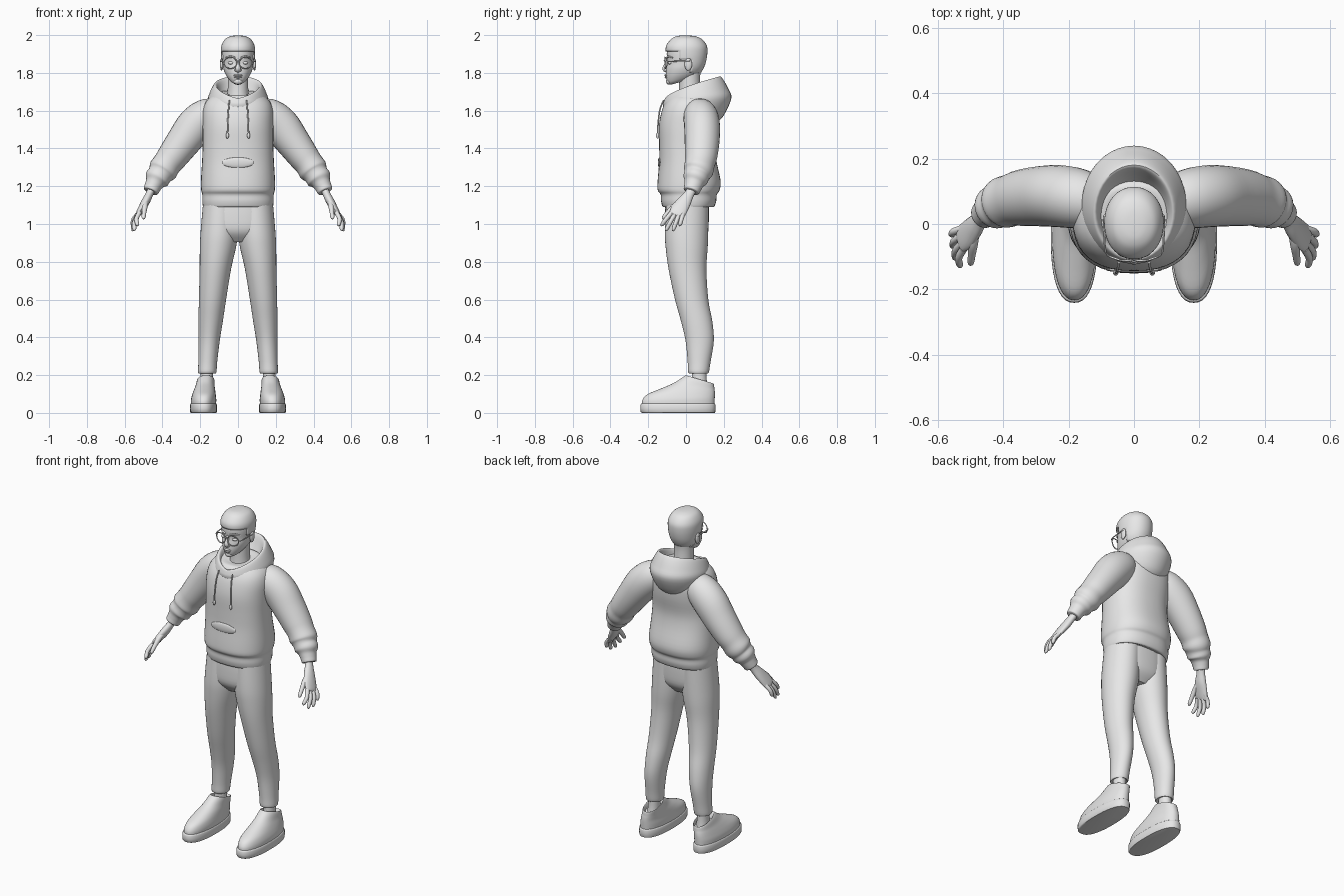
import bpy, bmesh, math
from mathutils import Vector, Matrix

grey = bpy.data.materials.new("plain grey")
grey.diffuse_color = (0.8, 0.8, 0.8, 1)


def finish(name, bm, mirror):
    bmesh.ops.recalc_face_normals(bm, faces=bm.faces)
    me = bpy.data.meshes.new(name)
    bm.to_mesh(me)
    bm.free()
    me.materials.append(grey)
    ob = bpy.data.objects.new(name, me)
    bpy.context.collection.objects.link(ob)
    if mirror:
        ob.modifiers.new("mirror", 'MIRROR').use_mirror_merge = False
    return ob


def smooth(rows, sub):
    """Catmull-Rom interpolation of parameter rows."""
    out = []
    for i in range(len(rows) - 1):
        q = [rows[max(i - 1, 0)], rows[i], rows[i + 1], rows[min(i + 2, len(rows) - 1)]]
        for s in range(sub):
            t = s / sub
            out.append([0.5 * (2 * b + (c - a) * t + (2*a - 5*b + 4*c - d) * t*t
                               + (3*b - a - 3*c + d) * t**3) for a, b, c, d in zip(*q)])
    return out + [list(rows[-1])]


def skin(loops, closed=False):
    bm = bmesh.new()
    vs = [[bm.verts.new(p) for p in lp] for lp in loops]
    n = len(vs[0])
    pairs = list(zip(vs, vs[1:])) + ([(vs[-1], vs[0])] if closed else [])
    for a, b in pairs:
        for i in range(n):
            j = (i + 1) % n
            bm.faces.new((a[i], a[j], b[j], b[i]))
    if not closed:
        bm.faces.new(vs[0])
        bm.faces.new(vs[-1])
    return bm


def stack(name, rows, mirror=False, e=2.0, sub=4, n=40, cut=None, bend=1.0):
    """Stacked rings; each row is centre x, half width, front y, back y, front z, back z."""
    loops = []
    for cx, rx, yf, yb, zf, zb in smooth(rows, sub):
        loop = []
        for i in range(n):
            a = 2 * math.pi * i / n
            c, s = [math.copysign(abs(v) ** (2 / e), v) for v in (math.cos(a), math.sin(a))]
            w = max(0, 0.5 + 0.5 * s)
            loop.append((cx + rx * c, yf + (yb - yf) * w, zf + (zb - zf) * w ** bend))
        loops.append(loop)
    bm = skin(loops)
    if cut:
        bad = [f for f in bm.faces if cut(f.calc_center_median())]
        bmesh.ops.delete(bm, geom=bad, context='FACES')
    return finish(name, bm, mirror)


def tube(name, rows, mirror=False, sub=4, n=20, closed=False):
    """Tube along a path; each row is x, y, z, radius across, radius in depth."""
    pts = [list(r) for r in rows] if closed else smooth(rows, sub)
    loops, m = [], len(pts)
    for i, p in enumerate(pts):
        lo, hi = (pts[i - 1], pts[(i + 1) % m]) if closed else (pts[max(i - 1, 0)], pts[min(i + 1, m - 1)])
        t = (Vector(hi[:3]) - Vector(lo[:3])).normalized()
        ref = Vector((0, 1, 0)) if abs(t.y) < 0.9 else Vector((0, 0, 1))
        u = t.cross(ref).normalized()
        v = u.cross(t)
        loops.append([Vector(p[:3]) + u * p[3] * math.cos(a) + v * p[4] * math.sin(a)
                      for a in (2 * math.pi * k / n for k in range(n))])
    return finish(name, skin(loops, closed), mirror)


def blob(name, loc, size, mirror=False):
    bm = bmesh.new()
    bmesh.ops.create_uvsphere(bm, u_segments=20, v_segments=12, radius=1,
                              matrix=Matrix.Translation(loc) @ Matrix.Diagonal((*size, 1)))
    return finish(name, bm, mirror)


# Sweatshirt body with gathered hem
stack("sweatshirt_body", [
    (0, .170, -.105, .130, 1.095, 1.095), (0, .184, -.122, .148, 1.09, 1.09),
    (0, .189, -.132, .160, 1.12, 1.12), (0, .189, -.134, .163, 1.155, 1.155),
    (0, .195, -.150, .178, 1.18, 1.18), (0, .196, -.150, .183, 1.23, 1.23),
    (0, .190, -.142, .160, 1.33, 1.34), (0, .187, -.142, .155, 1.42, 1.42),
    (0, .188, -.143, .172, 1.52, 1.52), (0, .186, -.128, .175, 1.60, 1.60),
    (0, .165, -.105, .155, 1.65, 1.66), (0, .115, -.080, .120, 1.68, 1.705),
    (0, .060, -.04, .08, 1.68, 1.70)], e=2.35)

# Pocket fold on the belly
blob("pocket_fold", (0, -.141, 1.325), (.085, .008, .028))

# Sleeves with bunched folds towards the cuff
tube("sleeve", [
    (.10, .055, 1.60, .065, .07), (.16, .075, 1.575, .092, .090), (.225, .085, 1.52, .100, .095),
    (.29, .085, 1.435, .091, .092), (.345, .080, 1.36, .082, .086), (.375, .073, 1.32, .076, .080),
    (.398, .066, 1.285, .078, .079), (.413, .058, 1.262, .066, .069), (.430, .050, 1.238, .066, .066),
    (.441, .043, 1.218, .050, .053), (.452, .036, 1.196, .044, .047), (.462, .028, 1.174, .040, .042),
    (.462, .028, 1.174, .028, .03)], True, n=28)

# Folded-back hood with hollow opening
stack("hood", [
    (0, .105, -.07, .165, 1.58, 1.54), (0, .142, -.112, .200, 1.605, 1.575),
    (0, .160, -.122, .240, 1.63, 1.665), (0, .150, -.118, .222, 1.65, 1.72),
    (0, .128, -.110, .190, 1.665, 1.775), (0, .113, -.098, .172, 1.66, 1.775),
    (0, .098, -.080, .145, 1.635, 1.72), (0, .080, -.060, .11, 1.62, 1.66)], bend=.65)

# Drawstrings with end tips
tube("drawstring", [(.046, -.118, 1.655, .004, .004), (.05, -.137, 1.61, .004, .004),
                    (.054, -.147, 1.54, .004, .004), (.056, -.150, 1.475, .004, .004)], True, n=8)
blob("drawstring_tip", (.056, -.150, 1.468), (.008, .008, .016), True)

# Trousers
stack("hips", [(0, .178, -.108, .122, 1.13, 1.13), (0, .186, -.112, .122, 1.04, 1.04),
               (0, .170, -.105, .112, .96, .96), (0, .09, -.06, .07, .905, .905)], e=2.3)
stack("trouser_leg", [
    (.090, .094, -.105, .120, 1.12, 1.12), (.098, .099, -.112, .118, .97, .97),
    (.106, .096, -.108, .115, .88, .88), (.120, .083, -.092, .108, .76, .76),
    (.135, .072, -.058, .118, .60, .60), (.145, .064, -.025, .140, .48, .48),
    (.153, .056, -.002, .147, .38, .38), (.160, .050, .009, .130, .27, .27),
    (.163, .048, .012, .120, .213, .213), (.163, .036, .03, .108, .213, .213)], True)

# Ankles and shoes
stack("ankle", [(.164, .034, .032, .110, .25, .25), (.165, .033, .030, .110, .17, .17),
                (.168, .036, .025, .120, .10, .10)], True, n=24)
stack("shoe_sole", [(.182, .066, -.228, .150, 0, 0), (.183, .071, -.240, .155, .006, .006),
                    (.183, .071, -.241, .156, .042, .042), (.183, .066, -.235, .152, .05, .05)],
      True, e=2.4, sub=2)
stack("shoe_upper", [
    (.183, .067, -.234, .150, .045, .045), (.182, .067, -.230, .152, .07, .075),
    (.180, .062, -.205, .153, .098, .10), (.177, .056, -.135, .152, .128, .118),
    (.174, .050, -.065, .150, .158, .132), (.171, .046, -.015, .148, .190, .150),
    (.169, .042, .005, .143, .197, .155), (.168, .037, .022, .128, .165, .135)], True, e=2.25)

# Hands
tube("palm", [(.455, .034, 1.19, .022, .027), (.468, .018, 1.16, .020, .026),
              (.488, -.008, 1.12, .022, .037), (.512, -.034, 1.08, .018, .044),
              (.530, -.048, 1.05, .013, .041), (.534, -.052, 1.042, .006, .034)], True)
fingers = {"index_finger": (-.032, .535, -.132, .990), "middle_finger": (-.010, .552, -.108, .964),
           "ring_finger": (.011, .560, -.070, .963), "little_finger": (.031, .564, -.034, .990)}
for name, (off, tx, ty, tz) in fingers.items():
    a, b = Vector((.522, -.044 + off, 1.06)), Vector((tx, ty, tz))
    mid = a.lerp(b, .5) + Vector((.009, 0, .002))
    tube(name, [(*a, .012, .012), (*mid, .0115, .0115), (*a.lerp(b, .88), .010, .010),
                (*b, .003, .003)], True, n=12)
tube("thumb", [(.485, -.012, 1.125, .014, .014), (.492, -.058, 1.098, .015, .015),
               (.497, -.095, 1.062, .012, .012), (.500, -.118, 1.035, .010, .010),
               (.501, -.126, 1.026, .003, .003)], True, n=12)

# Neck and head
stack("neck", [(0, .070, -.05, .09, 1.60, 1.62), (0, .056, -.038, .078, 1.68, 1.69),
               (0, .054, -.036, .074, 1.76, 1.77), (0, .056, -.04, .08, 1.82, 1.82)], n=32)
skull = [(0, .024, -.082, .02, 1.737, 1.765), (0, .044, -.098, .055, 1.747, 1.780),
         (0, .064, -.106, .076, 1.780, 1.798), (0, .077, -.105, .090, 1.820, 1.822),
         (0, .082, -.099, .102, 1.855, 1.855), (0, .086, -.102, .109, 1.90, 1.90),
         (0, .083, -.095, .106, 1.94, 1.94), (0, .063, -.068, .080, 1.975, 1.975),
         (0, .034, -.040, .045, 1.990, 1.990), (0, .006, -.012, .008, 1.994, 1.994)]
stack("head", skull, e=2.1)


# Short hair cap, cut along the hairline
def below_hairline(p):
    if p.y < -.035:
        return p.z < 1.918
    return p.z < (1.865 if p.y < .025 else 1.80)


hair = stack("hair", [(0, rx + .005, yf - (.010 if zf > 1.93 else .005), yb + .004, zf + .004, zb + .004)
                      for _, rx, yf, yb, zf, zb in skull[2:]], e=2.1, n=56, cut=below_hairline)
thick = hair.modifiers.new("thickness", 'SOLIDIFY')
thick.thickness, thick.offset = .009, -1

# Facial features
tube("nose", [(0, -.096, 1.872, .007, .006), (0, -.105, 1.845, .009, .010),
              (0, -.112, 1.822, .014, .013), (0, -.104, 1.806, .011, .006)], n=16)
blob("nostril_wing", (.011, -.104, 1.815), (.008, .010, .008), True)
blob("upper_lip", (0, -.105, 1.787), (.025, .009, .006))
blob("lower_lip", (0, -.104, 1.777), (.020, .009, .006))
blob("chin", (0, -.090, 1.755), (.024, .016, .017))
blob("eye", (.036, -.084, 1.853), (.017, .012, .009), True)
tube("eyebrow", [(.014, -.100, 1.880, .004, .004), (.040, -.094, 1.887, .005, .005),
                 (.064, -.071, 1.880, .003, .003)], True, n=10)
blob("ear", (.087, .012, 1.845), (.009, .020, .033), True)

# Round spectacles
ring = [(.040 + .034 * math.cos(a), -.112 + .012 * max(0, math.cos(a)), 1.853 + .030 * math.sin(a), .003, .003)
        for a in (2 * math.pi * k / 32 for k in range(32))]
tube("spectacle_rim", ring, True, n=8, closed=True)
tube("spectacle_bridge", [(-.009, -.112, 1.860, .003, .003), (0, -.115, 1.864, .003, .003),
                          (.009, -.112, 1.860, .003, .003)], n=8)
tube("spectacle_temple", [(.073, -.100, 1.858, .003, .003), (.087, -.085, 1.860, .003, .003),
                          (.092, -.02, 1.863, .003, .003), (.092, .02, 1.862, .003, .003)], True, n=8)

# Smooth shading everywhere, with crisp edges kept
for ob in bpy.context.scene.objects:
    ob.select_set(True)
    bpy.context.view_layer.objects.active = ob
bpy.ops.object.shade_smooth_by_angle(angle=math.radians(45))
